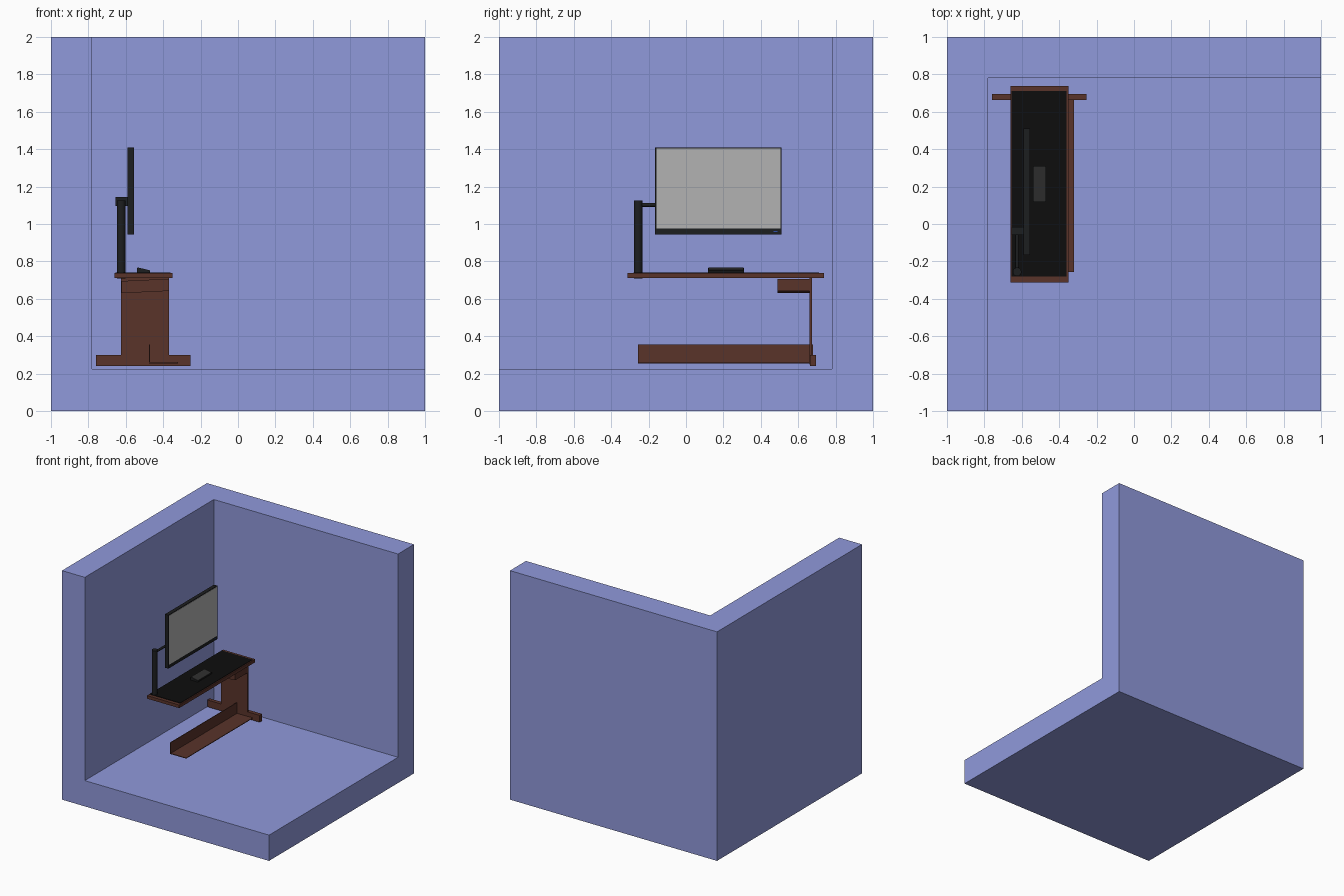
import bpy, bmesh
from math import radians
from mathutils import Vector

if "Cube" in bpy.data.objects:
    bpy.data.objects.remove(bpy.data.objects["Cube"])


def material(name, rgb):
    m = bpy.data.materials.new(name)
    m.diffuse_color = (*rgb, 1)
    m.use_nodes = True
    m.node_tree.nodes["Principled BSDF"].inputs["Base Color"].default_value = m.diffuse_color
    return m


BLUE = material("wall_blue", (0.28, 0.32, 0.71))
WOOD = material("dark_wood", (0.10, 0.033, 0.023))
BLACK = material("mat_black", (0.004, 0.004, 0.004))
DARK = material("dark_plastic", (0.012, 0.013, 0.014))
KEYS = material("key_grey", (0.028, 0.028, 0.028))
SCREEN = material("screen_grey", (0.45, 0.45, 0.45))
LED = material("led_blue", (0.03, 0.08, 0.4))


def finish(name, bm, mat):
    bmesh.ops.recalc_face_normals(bm, faces=bm.faces)
    me = bpy.data.meshes.new(name)
    bm.to_mesh(me)
    bm.free()
    me.materials.append(mat)
    ob = bpy.data.objects.new(name, me)
    bpy.context.collection.objects.link(ob)
    return ob


def box(name, x, y, z, mat, bevel=0):
    """Box from (min, max) pairs."""
    bm = bmesh.new()
    bmesh.ops.create_cube(bm, size=1)
    for v in bm.verts:
        v.co = [r[0] + (c + 0.5) * (r[1] - r[0]) for c, r in zip(v.co, (x, y, z))]
    ob = finish(name, bm, mat)
    if bevel:
        b = ob.modifiers.new("bevel", 'BEVEL')
        b.width, b.segments = bevel, 2
    return ob


def prism(name, profile, y, mat):
    """Extrude an (x, z) profile along y."""
    bm = bmesh.new()
    face = bm.faces.new([bm.verts.new((px, y[0], pz)) for px, pz in profile])
    ext = bmesh.ops.extrude_face_region(bm, geom=[face])
    new = [g for g in ext["geom"] if isinstance(g, bmesh.types.BMVert)]
    bmesh.ops.translate(bm, verts=new, vec=(0, y[1] - y[0], 0))
    return finish(name, bm, mat)


def rod(name, a, b, radius, mat, sides=24):
    a, b = Vector(a), Vector(b)
    bpy.ops.mesh.primitive_cylinder_add(vertices=sides, radius=radius,
                                        depth=(b - a).length, location=(a + b) / 2)
    ob = bpy.context.object
    ob.name = name
    ob.rotation_euler = (b - a).to_track_quat('Z', 'Y').to_euler()
    ob.data.materials.append(mat)
    bpy.ops.object.shade_smooth_by_angle(angle=radians(35))
    return ob


# Room corner: a block with its front right upper volume cut away
room = box("room_corner", (-1, 1), (-1, 1), (0, 2), BLUE)
cutter = box("room_cutter", (-0.78, 1.5), (-1.5, 0.78), (0.225, 2.5), BLUE)
cutter.hide_render = True
cut = room.modifiers.new("hollow", 'BOOLEAN')
cut.operation, cut.object, cut.solver = 'DIFFERENCE', cutter, 'EXACT'
bpy.context.view_layer.objects.active = room
bpy.ops.object.modifier_apply(modifier="hollow")
bpy.data.objects.remove(cutter)

# Desk
box("desk_top", (-0.66, -0.35), (-0.312, 0.737), (0.71, 0.737), WOOD)
box("desk_mat", (-0.656, -0.36), (-0.282, 0.712), (0.736, 0.741), BLACK)
box("side_panel", (-0.625, -0.37), (0.66, 0.674), (0.25, 0.712), WOOD)
box("foot", (-0.76, -0.255), (0.662, 0.696), (0.24, 0.30), WOOD)
prism("stretcher", [(-0.477, 0.355), (-0.477, 0.255), (-0.322, 0.255),
                    (-0.322, 0.261), (-0.471, 0.261), (-0.471, 0.355)],
      (-0.256, 0.68), WOOD)
prism("under_desk_drawer", [(-0.622, 0.63), (-0.37, 0.642),
                            (-0.37, 0.707), (-0.622, 0.695)], (0.488, 0.66), WOOD)

# Keyboard wedge with a lighter top plate
prism("keyboard", [(-0.54, 0.741), (-0.47, 0.741), (-0.47, 0.750), (-0.54, 0.766)],
      (0.118, 0.31), DARK)
prism("keyboard_keys", [(-0.538, 0.765), (-0.472, 0.750), (-0.472, 0.753), (-0.538, 0.768)],
      (0.121, 0.307), KEYS)

# Monitor
box("monitor_body", (-0.59, -0.557), (-0.165, 0.51), (0.943, 1.41), DARK)
box("monitor_screen", (-0.558, -0.555), (-0.159, 0.504), (0.975, 1.404), SCREEN)
box("power_light", (-0.558, -0.5555), (0.468, 0.488), (0.957, 0.963), LED)

# Monitor arm
rod("arm_pole", (-0.625, -0.256, 0.708), (-0.625, -0.256, 1.125), 0.023, DARK)
rod("arm_bar", (-0.625, -0.256, 1.102), (-0.625, -0.035, 1.102), 0.01, DARK, 16)
box("arm_mount", (-0.655, -0.59), (-0.06, -0.016), (1.095, 1.145), DARK, 0.003)
